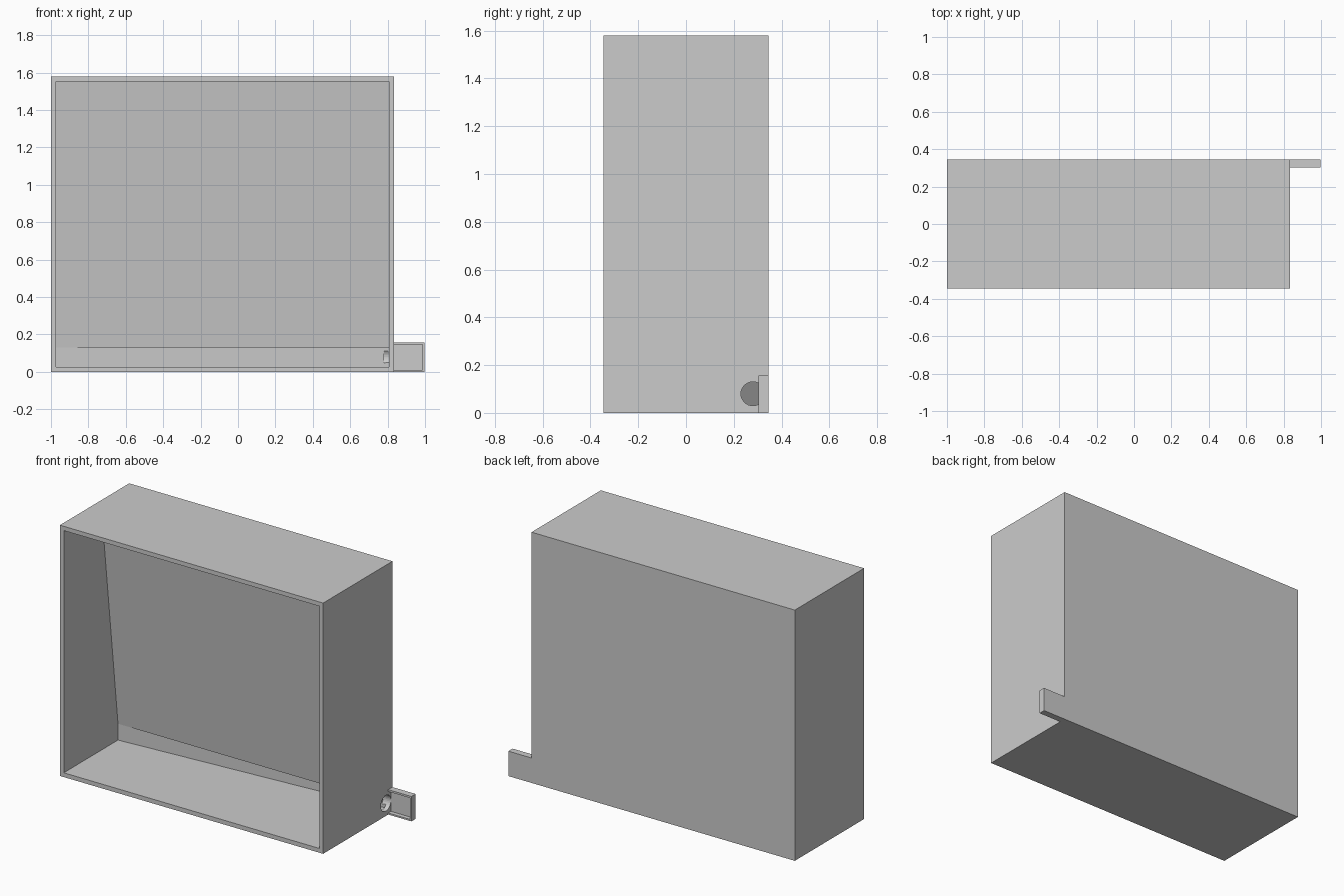
import bpy, bmesh, math
from mathutils import Vector, Matrix

if "Cube" in bpy.data.objects:
    bpy.data.objects.remove(bpy.data.objects["Cube"])

L, R, Y, H = -1.0, 0.835, 0.345, 1.58   # box extents
T = 0.027                               # wall thickness
LIP = 0.13                              # height of drain channel


def prism(name, points, offset):
    """Solid made by extruding a 3D polygon along an offset."""
    bm = bmesh.new()
    face = bm.faces.new([bm.verts.new(p) for p in points])
    out = bmesh.ops.extrude_face_region(bm, geom=[face])
    moved = [v for v in out["geom"] if isinstance(v, bmesh.types.BMVert)]
    bmesh.ops.translate(bm, verts=moved, vec=Vector(offset))
    bmesh.ops.recalc_face_normals(bm, faces=bm.faces)
    mesh = bpy.data.meshes.new(name)
    bm.to_mesh(mesh)
    bm.free()
    ob = bpy.data.objects.new(name, mesh)
    bpy.context.collection.objects.link(ob)
    return ob


def box(name, x0, x1, y0, y1, z0, z1):
    return prism(name, [(x0, y0, z0), (x1, y0, z0), (x1, y1, z0), (x0, y1, z0)],
                 (0, 0, z1 - z0))


def combine(target, tool, operation):
    """Apply a boolean and discard the tool."""
    tool.hide_render = True
    mod = target.modifiers.new(operation, "BOOLEAN")
    mod.operation, mod.object, mod.solver = operation, tool, "EXACT"
    bpy.context.view_layer.objects.active = target
    bpy.ops.object.modifier_apply(modifier=mod.name)
    bpy.data.objects.remove(tool, do_unlink=True)


# Outer case with the small outlet tab flush with the back
case = box("case", L, R, -Y, Y, 0, H)
combine(case, box("tab", R - 0.015, 0.997, 0.303, Y, 0, 0.157), "UNION")

# Open front pocket whose back panel leans forward towards the top
pocket = [(-0.5, T), (0.195, T), (0.195, LIP), (0.03, H - T), (-0.5, H - T)]
combine(case, prism("pocket", [(L + T, y, z) for y, z in pocket],
                    (R - L - 2 * T, 0, 0)), "DIFFERENCE")

# Drain channel at the foot of the panel, deepening towards the outlet
channel = [(L + T, 0.1), (R - T, 0.1), (R - T, 0.32), (L + T, 0.195)]
combine(case, prism("channel", [(x, y, T) for x, y in channel],
                    (0, 0, LIP - T)), "DIFFERENCE")

# Recess in the front of the tab
combine(case, box("recess", R, 0.987, 0.25, 0.33, 0.01, 0.145), "DIFFERENCE")

# Round outlet hole through the right wall
ring = [(0.78, 0.28 + 0.05 * math.cos(a), 0.08 + 0.05 * math.sin(a))
        for a in (i * math.tau / 32 for i in range(32))]
combine(case, prism("outlet", ring, (0.07, 0, 0)), "DIFFERENCE")
